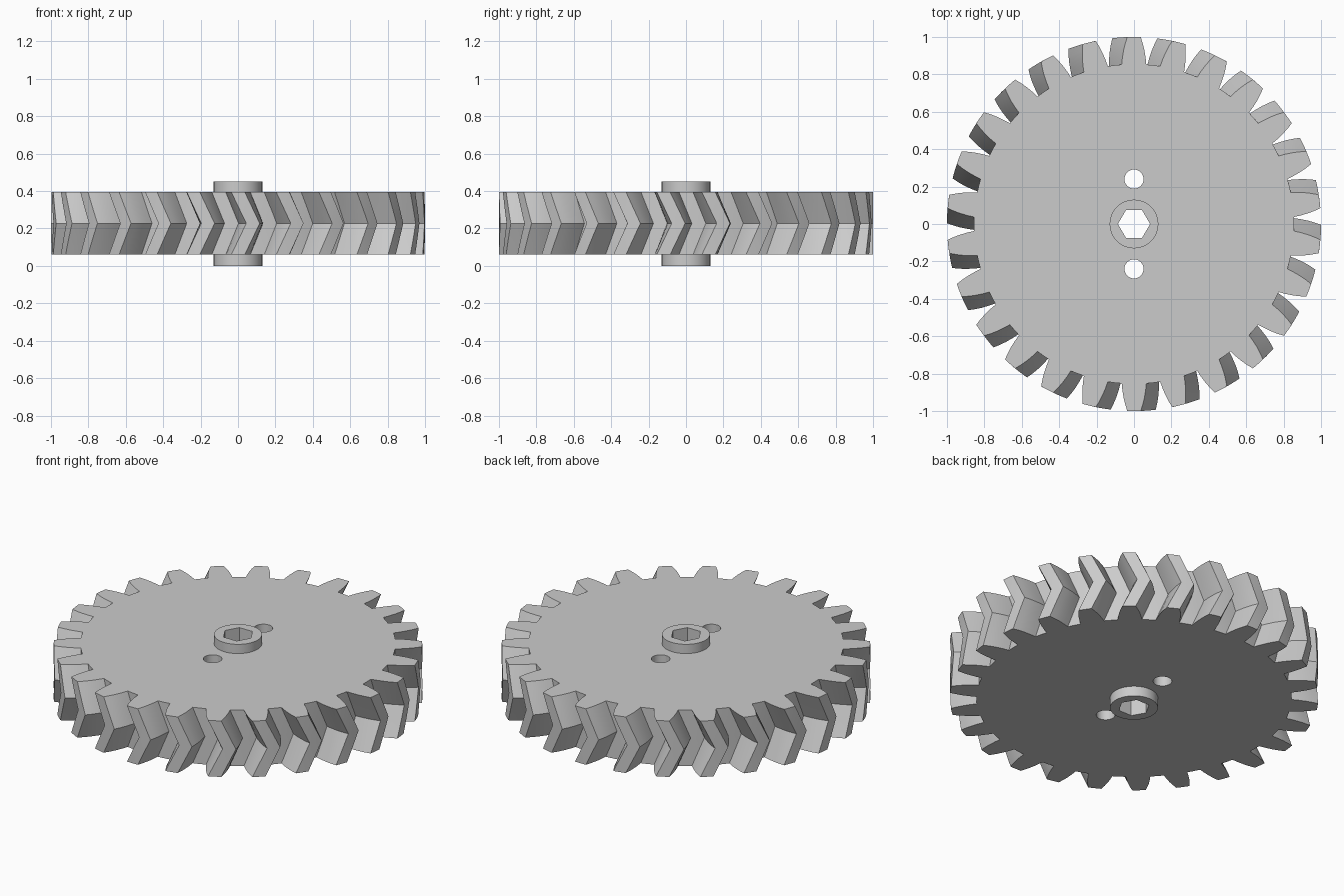
import bpy
import bmesh
from math import cos, sin, pi, radians

if "Cube" in bpy.data.objects:
    bpy.data.objects.remove(bpy.data.objects["Cube"])

TEETH = 26
BOTTOM, TOP, HEIGHT = 0.06, 0.395, 0.45
MID = (BOTTOM + TOP) / 2
TWIST = radians(4.6)
STEPS = 4  # slices in each half of the herringbone
# Half tooth from root to tip: radius, half angle
FLANK = [(0.855, 0.077), (0.89, 0.070), (0.93, 0.060), (0.965, 0.049), (1.0, 0.036)]

metal = bpy.data.materials.new("light_grey")
metal.use_nodes = True
grey = (0.6, 0.6, 0.6, 1)
metal.diffuse_color = grey
metal.node_tree.nodes["Principled BSDF"].inputs["Base Color"].default_value = grey


def add_object(name, bm):
    bmesh.ops.recalc_face_normals(bm, faces=bm.faces)
    mesh = bpy.data.meshes.new(name)
    bm.to_mesh(mesh)
    bm.free()
    mesh.materials.append(metal)
    obj = bpy.data.objects.new(name, mesh)
    bpy.context.collection.objects.link(obj)
    return obj


def prism(name, sides, radius, z0, z1, y=0):
    bm = bmesh.new()
    bmesh.ops.create_cone(bm, cap_ends=True, segments=sides,
                          radius1=radius, radius2=radius, depth=z1 - z0)
    # A corner of the prism points along +x
    turn = -min(v.co.to_2d().angle_signed((1, 0), 0) for v in bm.verts
                if v.co.x > 0) if sides == 0 else 0
    for v, i in zip(bm.verts, range(len(bm.verts))):
        a = turn + 2 * pi * (i // 2) / sides
        v.co.x, v.co.y = radius * cos(a), radius * sin(a) + y
        v.co.z += (z0 + z1) / 2
    return add_object(name, bm)


def loop_prism(name, loops):
    """Skin a stack of matching closed loops and cap both ends."""
    bm = bmesh.new()
    rings = [[bm.verts.new(p) for p in loop] for loop in loops]
    for low, high in zip(rings, rings[1:]):
        for i in range(len(low)):
            bm.faces.new((low[i - 1], low[i], high[i], high[i - 1]))
    bm.faces.new(rings[0])
    bm.faces.new(rings[-1])
    return add_object(name, bm)


def prism(name, sides, radius, z0, z1, y=0):
    ring = [2 * pi * i / sides for i in range(sides)]
    return loop_prism(name, [[(radius * cos(a), radius * sin(a) + y, z) for a in ring]
                             for z in (z0, z1)])


# Outline of all the teeth, as radius and angle
outline = []
for i in range(TEETH):
    centre = pi / 2 + 2 * pi * i / TEETH
    outline += [(r, centre - a) for r, a in FLANK]
    outline.append((1.0, centre))
    outline += [(r, centre + a) for r, a in reversed(FLANK)]
    outline.append((FLANK[0][0], centre + pi / TEETH))

# Toothed wheel, twisted furthest at mid height
slices = []
for s in range(2 * STEPS + 1):
    z = BOTTOM + (TOP - BOTTOM) * s / (2 * STEPS)
    turn = TWIST * (1 - abs(z - MID) / (TOP - MID))
    slices.append([(r * cos(a + turn), r * sin(a + turn), z) for r, a in outline])
gear = loop_prism("herringbone_gear", slices)

# Hub is joined on; hex bore and two round holes are cut through
tools = [
    (prism("hub", 64, 0.13, 0, HEIGHT), 'UNION'),
    (prism("hex_bore", 6, 0.086, -0.1, HEIGHT + 0.1), 'DIFFERENCE'),
    (prism("back_hole", 32, 0.051, -0.1, HEIGHT + 0.1, 0.24), 'DIFFERENCE'),
    (prism("front_hole", 32, 0.051, -0.1, HEIGHT + 0.1, -0.24), 'DIFFERENCE'),
]
bpy.ops.object.select_all(action='DESELECT')
gear.select_set(True)
bpy.context.view_layer.objects.active = gear
for tool, operation in tools:
    tool.hide_render = True
    mod = gear.modifiers.new(tool.name, 'BOOLEAN')
    mod.object = tool
    mod.operation = operation
    mod.solver = 'EXACT'
    bpy.ops.object.modifier_apply(modifier=mod.name)
for tool, operation in tools:
    bpy.data.objects.remove(tool)

bpy.ops.object.shade_smooth_by_angle(angle=radians(30))
